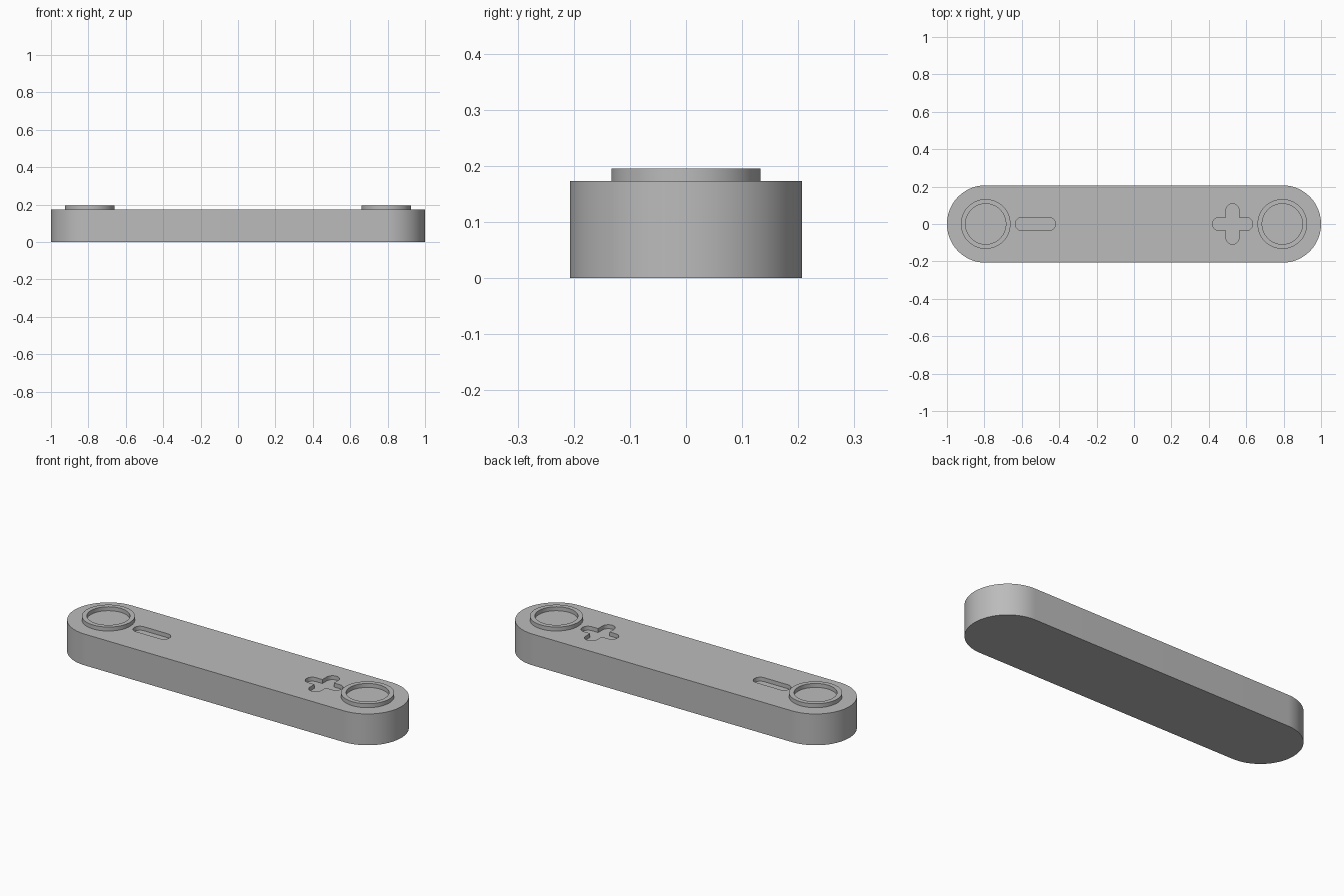
import bpy, bmesh
from math import pi, cos, sin
from mathutils import Vector, Matrix

END_X, RADIUS, TOP = 0.793, 0.207, 0.173
RING_OUT, RING_IN, RING_TOP = 0.133, 0.108, 0.195
SLOT_X, SLOT_REACH, SLOT_R, SLOT_DEPTH = 0.527, 0.073, 0.035, 0.022

cube = bpy.data.objects.get("Cube")
if cube:
    bpy.data.objects.remove(cube)

grey = bpy.data.materials.new("plain_grey")
grey.use_nodes = True
colour = (0.5, 0.5, 0.5, 1)
grey.diffuse_color = colour
grey.node_tree.nodes["Principled BSDF"].inputs["Base Color"].default_value = colour


def rounded_end(reach, radius, turn, steps):
    """Half circle at the end of an arm that points along the angle turn."""
    spin = Matrix.Rotation(turn, 2)
    angles = [pi * (i / steps - 0.5) for i in range(steps + 1)]
    return [spin @ Vector((reach + radius * cos(a), radius * sin(a))) for a in angles]


def stadium(reach, radius, steps):
    return rounded_end(reach, radius, 0, steps) + rounded_end(reach, radius, pi, steps)


def plus(reach, radius, steps):
    points = []
    for k in range(4):
        points += rounded_end(reach, radius, k * pi / 2, steps)
        points.append(Matrix.Rotation(k * pi / 2, 2) @ Vector((radius, radius)))
    return points


def prism(name, outline, x, z0, z1):
    """Extrude a flat outline from z0 to z1."""
    bm = bmesh.new()
    base = bm.faces.new([bm.verts.new((x + p.x, p.y, z0)) for p in outline])
    top = bmesh.ops.extrude_face_region(bm, geom=[base])["geom"]
    bmesh.ops.translate(bm, vec=(0, 0, z1 - z0),
                        verts=[v for v in top if isinstance(v, bmesh.types.BMVert)])
    bmesh.ops.recalc_face_normals(bm, faces=bm.faces)
    return link(name, bm)


def link(name, bm):
    mesh = bpy.data.meshes.new(name)
    bm.to_mesh(mesh)
    bm.free()
    mesh.materials.append(grey)
    obj = bpy.data.objects.new(name, mesh)
    bpy.context.collection.objects.link(obj)
    return obj


def activate(obj):
    bpy.ops.object.select_all(action="DESELECT")
    obj.select_set(True)
    bpy.context.view_layer.objects.active = obj


def cut(obj, cutter):
    cutter.hide_render = True
    mod = obj.modifiers.new("recess", "BOOLEAN")
    mod.operation, mod.solver, mod.object = "DIFFERENCE", "EXACT", cutter
    activate(obj)
    bpy.ops.object.modifier_apply(modifier=mod.name)
    bpy.data.objects.remove(cutter)


def ring(name, x, steps=64):
    """Raised rim: a square profile swept around the vertical axis."""
    bm = bmesh.new()
    profile = [(RING_IN, TOP), (RING_OUT, TOP), (RING_OUT, RING_TOP), (RING_IN, RING_TOP)]
    loops = []
    for i in range(steps):
        a = 2 * pi * i / steps
        loops.append([bm.verts.new((x + r * cos(a), r * sin(a), z)) for r, z in profile])
    for i in range(steps):
        here, after = loops[i], loops[(i + 1) % steps]
        for j in range(1, 4):
            k = (j + 1) % 4
            bm.faces.new((here[j], after[j], after[k], here[k]))
    # the underside sits on the body, so it stays open
    bm.faces.ensure_lookup_table()
    for f in [f for f in bm.faces if all(abs(v.co.z - TOP) < 1e-6 for v in f.verts)]:
        bm.faces.remove(f)
    bmesh.ops.recalc_face_normals(bm, faces=bm.faces)
    return link(name, bm)


# Body with the minus and plus recesses
body = prism("body", stadium(END_X, RADIUS, 48), 0, 0, TOP)
floor = TOP - SLOT_DEPTH
cut(body, prism("minus_cutter", stadium(SLOT_REACH, SLOT_R, 16), -SLOT_X, floor, RING_TOP))
cut(body, prism("plus_cutter", plus(SLOT_REACH, SLOT_R, 16), SLOT_X, floor, RING_TOP))

# Rims at both ends
parts = [body, ring("left_ring", END_X), ring("right_ring", -END_X)]

for part in parts:
    activate(part)
    bpy.ops.object.shade_smooth_by_angle(angle=pi / 6)
